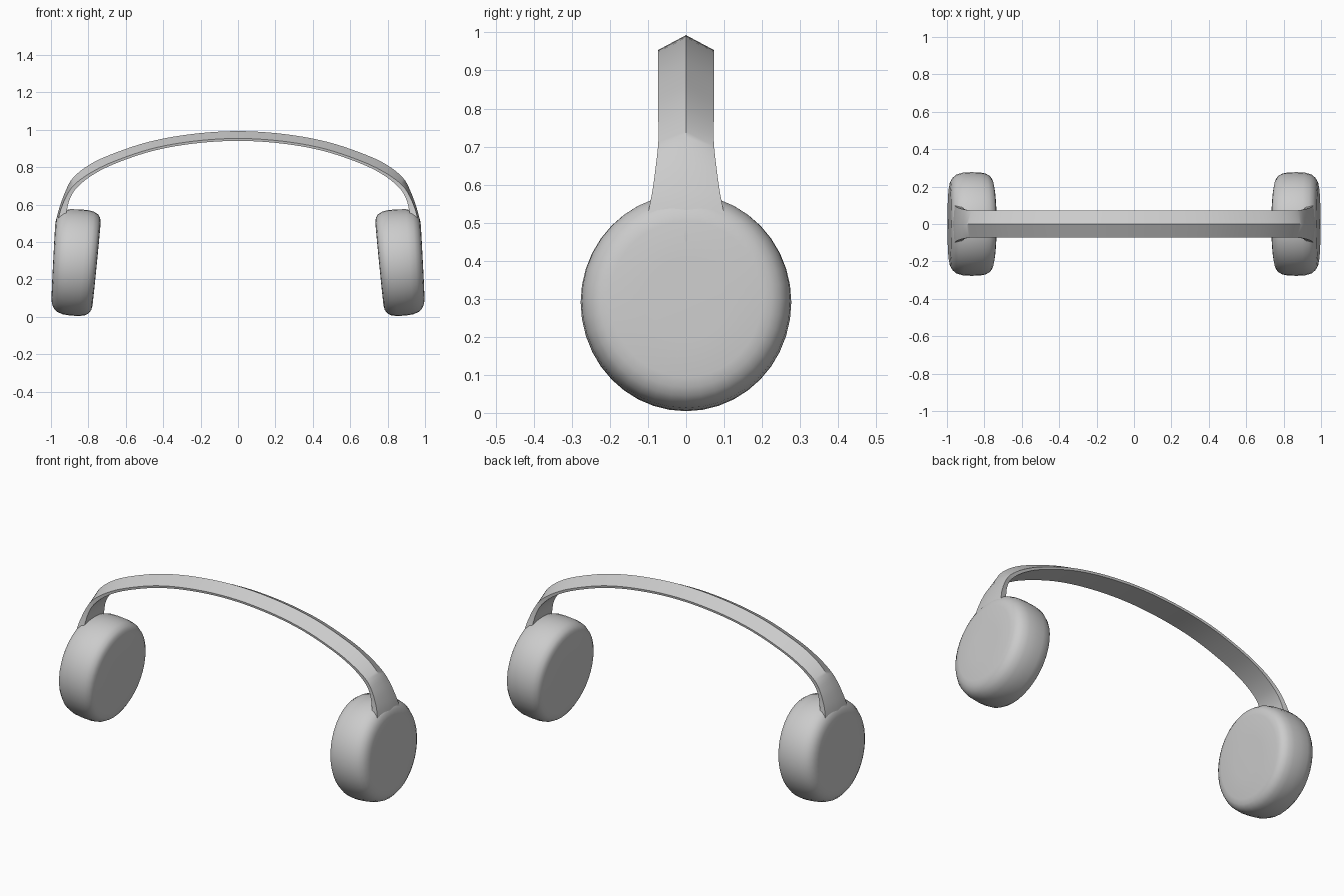
import bpy, bmesh, math
from mathutils import Vector

if "Cube" in bpy.data.objects:
    bpy.data.objects.remove(bpy.data.objects["Cube"])


def finish(name, bm, angle):
    bmesh.ops.recalc_face_normals(bm, faces=bm.faces)
    me = bpy.data.meshes.new(name)
    bm.to_mesh(me)
    bm.free()
    ob = bpy.data.objects.new(name, me)
    bpy.context.collection.objects.link(ob)
    bpy.ops.object.select_all(action='DESELECT')
    ob.select_set(True)
    bpy.context.view_layer.objects.active = ob
    bpy.ops.object.shade_smooth_by_angle(angle=math.radians(angle))
    return ob


def bridge(bm, a, b):
    n = len(a)
    for i in range(n):
        bm.faces.new((a[i], a[(i + 1) % n], b[(i + 1) % n], b[i]))


def catmull(rows, steps):
    pts = [Vector(r) for r in rows]
    # mirror the first neighbour so the crown is level at x = 0
    first = pts[1].copy()
    first[0], first[2] = -first[0], -first[2]
    ext = [first] + pts + [2 * pts[-1] - pts[-2]]
    out = []
    for i in range(1, len(ext) - 2):
        p0, p1, p2, p3 = ext[i - 1:i + 3]
        for s in range(steps):
            t = s / steps
            out.append(0.5 * (2 * p1 + (p2 - p0) * t + (2 * p0 - 5 * p1 + 4 * p2 - p3) * t * t
                              + (3 * p1 - p0 - 3 * p2 + p3) * t ** 3))
    return out + [pts[-1]]


# Headband half: outer x, z, inner x, z, half width, edge height fraction
BAND = [
    (0.00, 0.993, 0.00, 0.941, 0.073, 0.25),
    (0.25, 0.977, 0.24, 0.926, 0.073, 0.25),
    (0.48, 0.935, 0.46, 0.886, 0.073, 0.25),
    (0.68, 0.868, 0.66, 0.818, 0.073, 0.25),
    (0.80, 0.810, 0.78, 0.757, 0.073, 0.28),
    (0.885, 0.740, 0.86, 0.692, 0.073, 0.40),
    (0.925, 0.665, 0.897, 0.635, 0.079, 0.60),
    (0.953, 0.590, 0.914, 0.575, 0.088, 0.75),
    (0.969, 0.530, 0.922, 0.525, 0.099, 0.80),
    (0.979, 0.470, 0.930, 0.470, 0.110, 0.80),
    (0.980, 0.380, 0.940, 0.380, 0.100, 0.80),
]


def headband():
    half = catmull(BAND, 5)
    path = [(r, -1) for r in reversed(half[1:])] + [(r, 1) for r in half]
    bm = bmesh.new()
    rings = []
    for r, sx in path:
        ox, oz, ix, iz, w, f = r
        ex, ez = ix + (ox - ix) * f, iz + (oz - iz) * f
        sec = [(ox, 0, oz), (ex, w, ez), (ix, w * 0.97, iz), (ix, -w * 0.97, iz), (ex, -w, ez)]
        rings.append([bm.verts.new((sx * x, y, z)) for x, y, z in sec])
    for a, b in zip(rings, rings[1:]):
        bridge(bm, a, b)
    bm.faces.new(rings[0])
    bm.faces.new(rings[-1])
    finish("headband", bm, 40)


# Ear cup profile: axial offset (outer positive), radius
CUP = [(0.116, 0.10), (0.115, 0.20), (0.110, 0.226), (0.098, 0.247), (0.078, 0.264),
       (0.045, 0.274), (0.0, 0.277), (-0.045, 0.276), (-0.078, 0.270), (-0.100, 0.257),
       (-0.111, 0.240), (-0.116, 0.215), (-0.117, 0.10)]


def ear_cup(name, sx, seg=40):
    bm = bmesh.new()

    def place(a, y, z):
        # slight tilt, thicker towards the top
        return bm.verts.new((sx * (0.872 + a * (1 + 0.2 * z) - 0.075 * z), y, 0.291 + z + 0.075 * a))

    rings = []
    for a, r in CUP:
        rings.append([place(a, r * math.cos(2 * math.pi * i / seg),
                            1.026 * r * math.sin(2 * math.pi * i / seg)) for i in range(seg)])
    for p, q in zip(rings, rings[1:]):
        bridge(bm, p, q)
    bm.faces.new(rings[0])
    bm.faces.new(rings[-1])
    finish(name, bm, 45)


headband()
ear_cup("ear_cup_right", 1)
ear_cup("ear_cup_left", -1)
